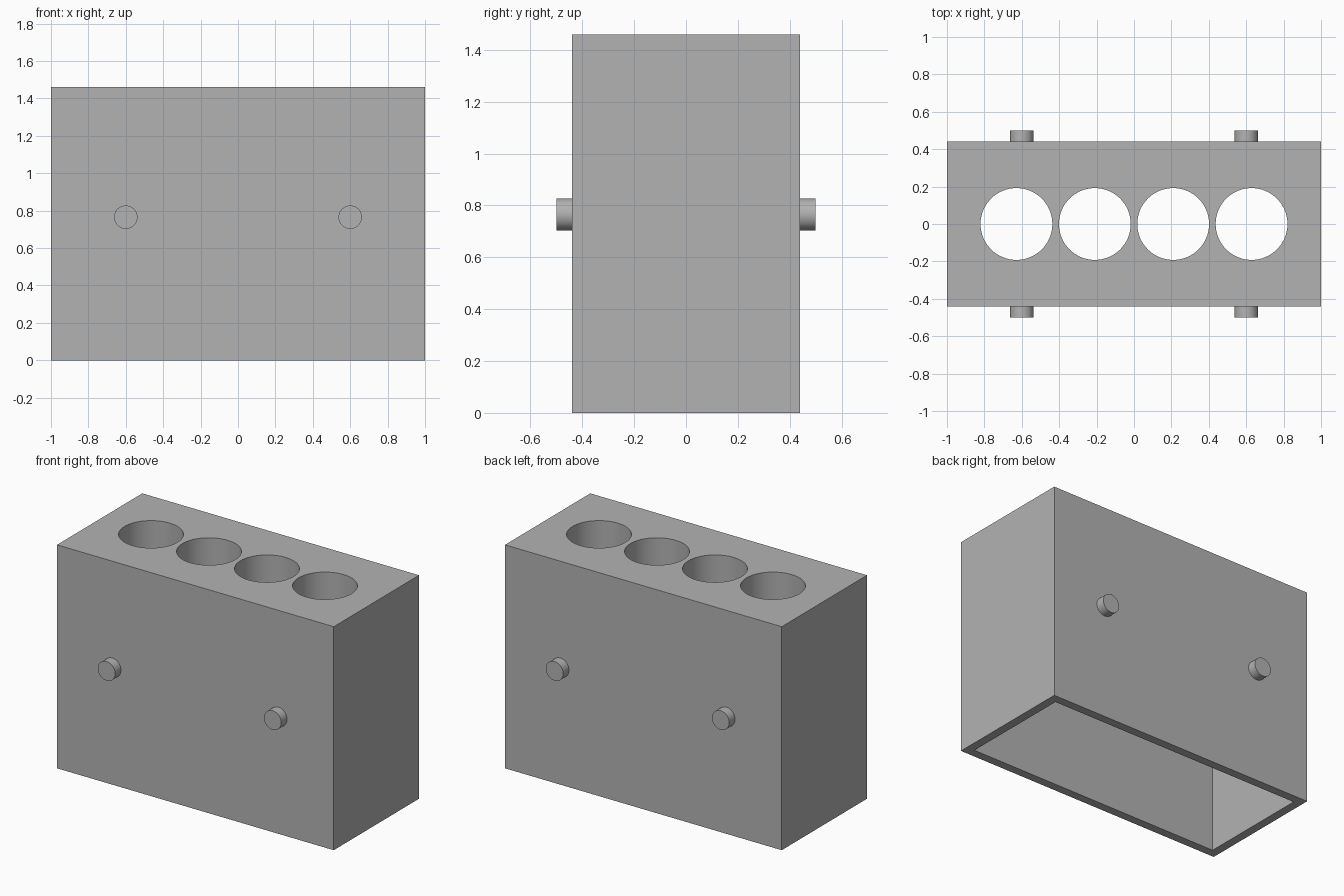
import bpy
import math

cube = bpy.data.objects.get("Cube")
if cube:
    bpy.data.objects.remove(cube, do_unlink=True)

WIDTH, DEPTH, HEIGHT = 2.0, 0.88, 1.46
WALL = 0.058
CAVITY_TOP = 0.73
BORE_RADIUS, BORE_PITCH = 0.192, 0.419
PIN_RADIUS, PIN_X, PIN_Z, PIN_END = 0.0625, 0.6, 0.765, 0.5

# One plain grey for the whole casting
grey = bpy.data.materials.new("grey metal")
grey.use_nodes = True
colour = (0.45, 0.45, 0.45, 1.0)
grey.diffuse_color = colour
grey.node_tree.nodes["Principled BSDF"].inputs["Base Color"].default_value = colour


def box(name, size, bottom):
    bpy.ops.mesh.primitive_cube_add(size=1, location=(0, 0, bottom + size[2] / 2))
    obj = bpy.context.object
    obj.name = name
    obj.scale = size
    bpy.ops.object.transform_apply(location=True, rotation=True, scale=True)
    obj.data.materials.append(grey)
    return obj


def cylinder(name, radius, length, location, tilt=0.0):
    bpy.ops.mesh.primitive_cylinder_add(vertices=64, radius=radius, depth=length,
                                        location=location, rotation=(tilt, 0, 0))
    obj = bpy.context.object
    obj.name = name
    obj.data.materials.append(grey)
    return obj


def cut(target, cutter):
    mod = target.modifiers.new("cut", "BOOLEAN")
    mod.operation = "DIFFERENCE"
    mod.solver = "EXACT"
    mod.object = cutter
    bpy.context.view_layer.objects.active = target
    bpy.ops.object.modifier_apply(modifier=mod.name)
    bpy.data.objects.remove(cutter, do_unlink=True)


def smooth(obj):
    bpy.ops.object.select_all(action="DESELECT")
    obj.select_set(True)
    bpy.context.view_layer.objects.active = obj
    bpy.ops.object.shade_smooth_by_angle(angle=math.radians(30))


# Block, hollowed from below
block = box("block", (WIDTH, DEPTH, HEIGHT), 0)
cut(block, box("cavity_cutter", (WIDTH - 2 * WALL, DEPTH - 2 * WALL, CAVITY_TOP + 0.2), -0.2))

# Row of four bores through the top into the cavity
for i in range(4):
    x = (i - 1.5) * BORE_PITCH
    cut(block, cylinder("bore_cutter", BORE_RADIUS, HEIGHT, (x, 0, HEIGHT)))
smooth(block)

# Mounting pins on the front and back
pin_start = DEPTH / 2 - WALL / 2
for face, y_sign in (("front", -1), ("back", 1)):
    for side, x_sign in (("left", 1), ("right", -1)):
        y = y_sign * (pin_start + PIN_END) / 2
        smooth(cylinder(f"{face}_{side}_pin", PIN_RADIUS, PIN_END - pin_start,
                        (x_sign * PIN_X, y, PIN_Z), math.pi / 2))
